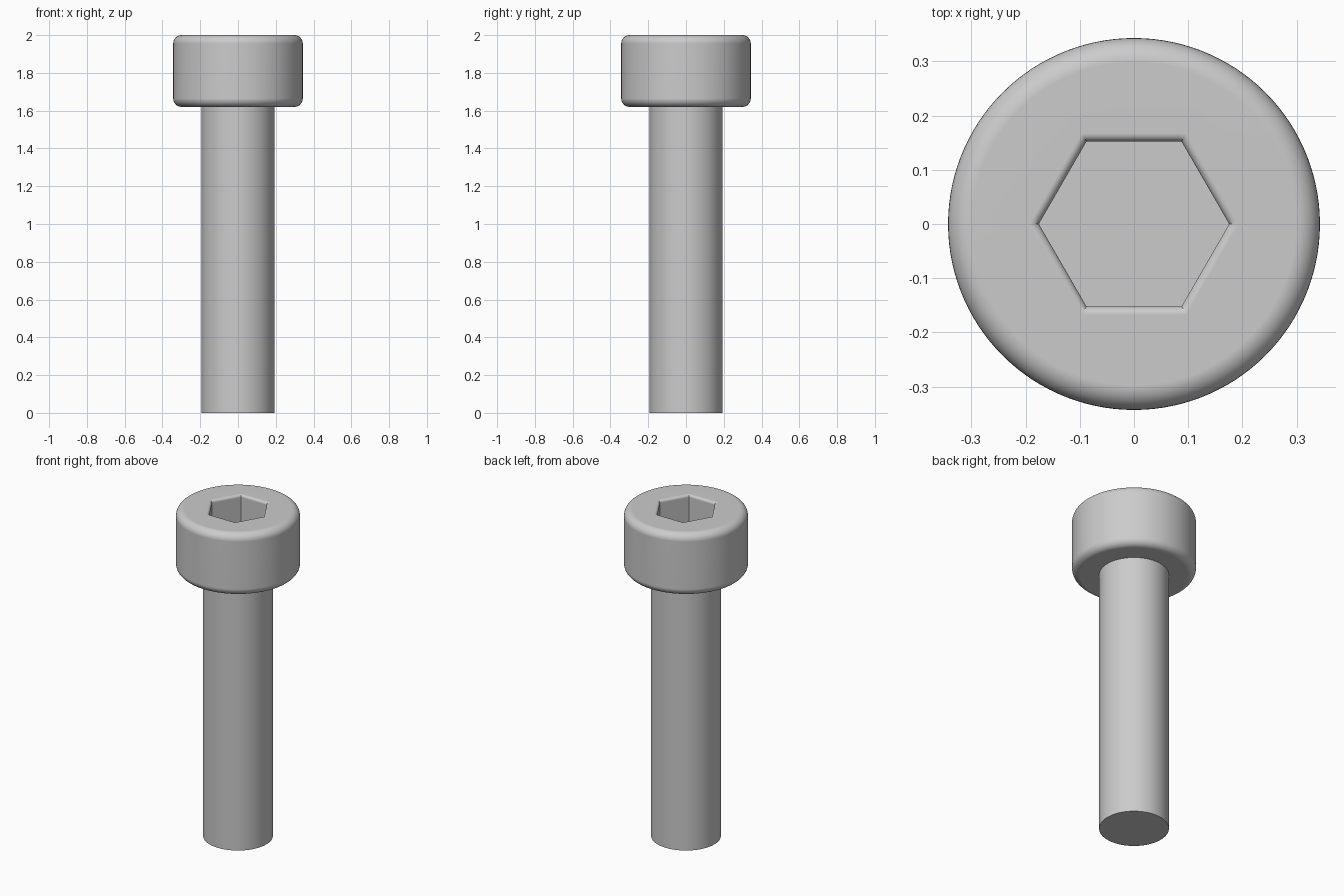
import bpy, bmesh
from math import sin, cos, pi, radians

if "Cube" in bpy.data.objects:
    bpy.data.objects.remove(bpy.data.objects["Cube"])

SEGMENTS = 120
HEAD_R, HEAD_BOTTOM, TOP = 0.343, 1.62, 2.0
HEAD_FILLET = 0.045
SHANK_R = 0.193
SOCKET_R, SOCKET_DEPTH, SOCKET_FILLET = 0.152, 0.2, 0.015

steel = bpy.data.materials.new("light grey steel")
steel.use_nodes = True
GREY = (0.6, 0.6, 0.6, 1)
steel.diffuse_color = GREY
steel.node_tree.nodes["Principled BSDF"].inputs["Base Color"].default_value = GREY


def arc(r, z, radius, start, end, steps=8):
    """Profile points (radius, height) along a circular fillet."""
    angles = [radians(start + (end - start) * i / steps) for i in range(steps + 1)]
    return [(r + radius * cos(a), z + radius * sin(a)) for a in angles]


def ring(bm, r, z, hexagonal):
    """Closed loop of vertices; r is the flat-to-centre distance if hexagonal."""
    verts = []
    for i in range(SEGMENTS):
        a = 2 * pi * i / SEGMENTS
        d = r / cos(a % (pi / 3) - pi / 6) if hexagonal else r
        if hexagonal and i % (SEGMENTS // 6) == 0:
            d = r / cos(pi / 6)
        verts.append(bm.verts.new((d * cos(a), d * sin(a), z)))
    return verts


def skin(name, rings, cap_start=False, cap_end=False):
    """Join successive (radius, height, hexagonal) rings into a surface."""
    bm = bmesh.new()
    loops = [ring(bm, *r) for r in rings]
    for low, high in zip(loops, loops[1:]):
        for i in range(SEGMENTS):
            j = (i + 1) % SEGMENTS
            bm.faces.new((low[i], low[j], high[j], high[i]))
    if cap_start:
        bm.faces.new(loops[0][::-1])
    if cap_end:
        bm.faces.new(loops[-1])
    mesh = bpy.data.meshes.new(name)
    bm.to_mesh(mesh)
    bm.free()
    mesh.materials.append(steel)
    obj = bpy.data.objects.new(name, mesh)
    bpy.context.collection.objects.link(obj)
    bpy.ops.object.select_all(action="DESELECT")
    obj.select_set(True)
    bpy.context.view_layer.objects.active = obj
    bpy.ops.object.shade_smooth_by_angle(angle=radians(30))
    weighted = obj.modifiers.new("flat_face_normals", "WEIGHTED_NORMAL")
    weighted.keep_sharp = True
    return obj


# Plain cylindrical shank
skin("shank", [(SHANK_R, 0, False), (SHANK_R, HEAD_BOTTOM, False)], cap_start=True)

# Rounded head, continuing over the top into the hexagonal socket
f, s = HEAD_FILLET, SOCKET_FILLET
outside = [(SHANK_R, HEAD_BOTTOM)]
outside += arc(HEAD_R - f, HEAD_BOTTOM + f, f, -90, 0)
outside += arc(HEAD_R - f, TOP - f, f, 0, 90)
socket = arc(SOCKET_R + s, TOP - s, s, 90, 180)
socket.append((SOCKET_R, TOP - SOCKET_DEPTH))
skin("socket_head",
     [(r, z, False) for r, z in outside] + [(r, z, True) for r, z in socket],
     cap_end=True)
